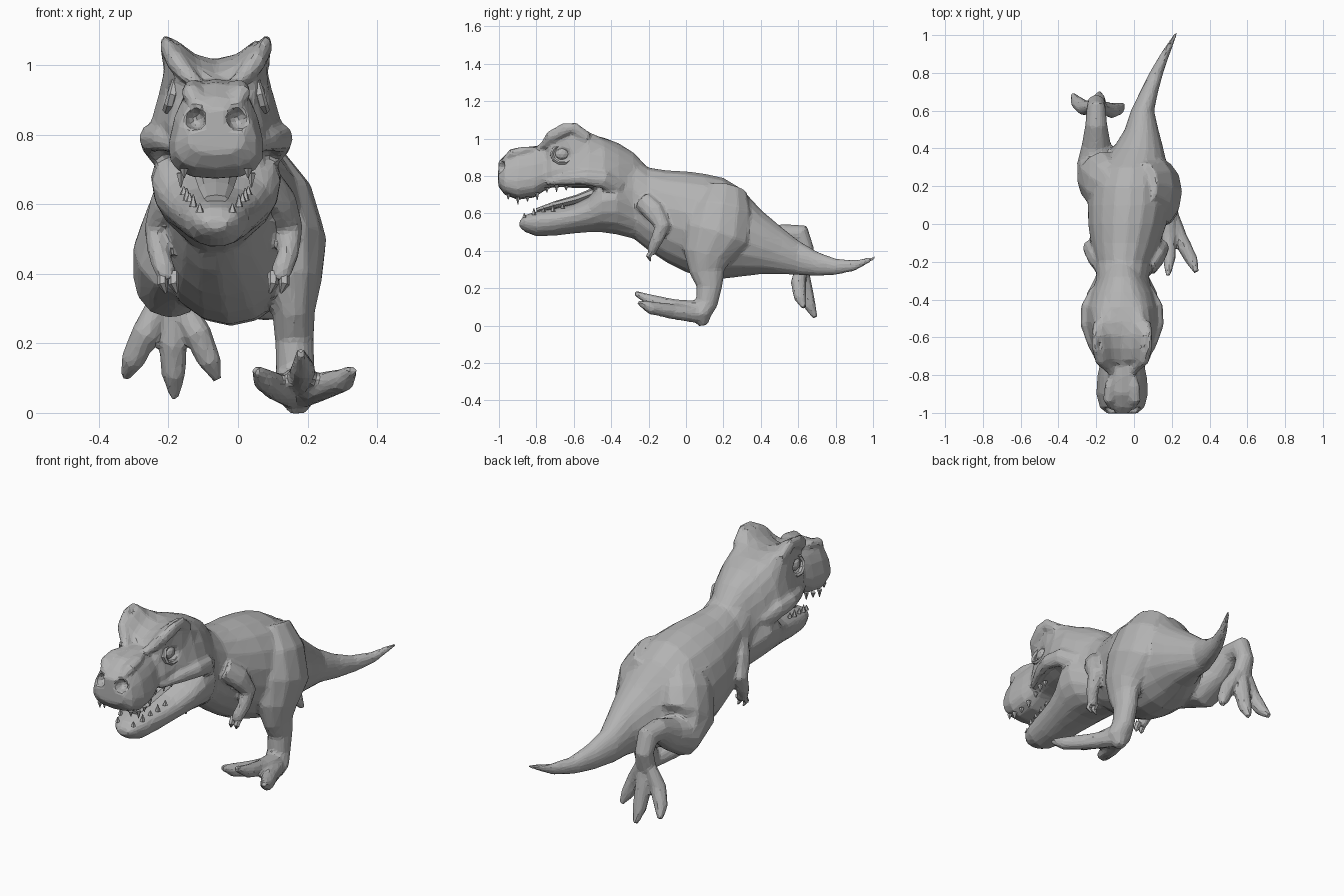
import bpy, bmesh, math
from mathutils import Vector, Matrix

cube = bpy.data.objects.get("Cube")
if cube:
    bpy.data.objects.remove(cube)

# One plain grey hide for every part
hide = bpy.data.materials.new("grey_hide")
hide.use_nodes = True
hide.diffuse_color = (0.45, 0.45, 0.45, 1)
bsdf = hide.node_tree.nodes["Principled BSDF"]
bsdf.inputs["Base Color"].default_value = hide.diffuse_color
bsdf.inputs["Roughness"].default_value = 0.8

HEAD_X = -0.063
SIDES = (("right", -1), ("left", 1))
flesh = []  # parts that grow together into one skin


def finish(name, bm):
    bmesh.ops.recalc_face_normals(bm, faces=bm.faces)
    mesh = bpy.data.meshes.new(name)
    bm.to_mesh(mesh)
    bm.free()
    mesh.materials.append(hide)
    obj = bpy.data.objects.new(name, mesh)
    bpy.context.collection.objects.link(obj)
    return obj


def skin(name, rings):
    bm = bmesh.new()
    loops = [[bm.verts.new(p) for p in ring] for ring in rings]
    n = len(loops[0])
    for a, b in zip(loops, loops[1:]):
        for i in range(n):
            bm.faces.new((a[i], a[(i + 1) % n], b[(i + 1) % n], b[i]))
    bm.faces.new(loops[0])
    bm.faces.new(loops[-1])
    return finish(name, bm)


def loft(name, sections, sides=16, power=1.0, taper=0.0):
    """Upright rings along y: (y, centre x, half width, top, bottom, horn height)."""
    rings = []
    for y, cx, hw, top, bot, horn in sections:
        ring = []
        for i in range(sides):
            a = math.tau * (i + 0.5) / sides
            c = math.copysign(abs(math.cos(a)) ** power, math.cos(a))
            s = math.copysign(abs(math.sin(a)) ** power, math.sin(a))
            lift = horn * abs(math.sin(2 * a)) ** 3 if s > 0 else 0
            ring.append((cx + hw * c * (1 - taper * s) + 0.35 * c * lift, y,
                         (top + bot) / 2 + (top - bot) / 2 * s + lift))
        rings.append(ring)
    return skin(name, rings)


def tube(name, points, sides=8):
    """Rings across a path: (x, y, z, side radius, depth radius)."""
    centres = [Vector(p[:3]) for p in points]
    rings = []
    for i, p in enumerate(points):
        t = (centres[min(i + 1, len(points) - 1)] - centres[max(i - 1, 0)]).normalized()
        u = Vector((1, 0, 0))
        u = (u - t * u.dot(t)).normalized()
        v = t.cross(u)
        angles = [math.tau * k / sides for k in range(sides)]
        rings.append([centres[i] + u * p[3] * math.cos(a) + v * p[4] * math.sin(a)
                      for a in angles])
    return skin(name, rings)


def ball(name, centre, radii):
    bm = bmesh.new()
    bmesh.ops.create_icosphere(bm, subdivisions=2, radius=1,
                               matrix=Matrix.Translation(centre) @ Matrix.Diagonal((*radii, 1)))
    return finish(name, bm)


def bake(obj):
    bpy.context.view_layer.update()
    graph = bpy.context.evaluated_depsgraph_get()
    mesh = bpy.data.meshes.new_from_object(obj.evaluated_get(graph))
    obj.modifiers.clear()
    obj.data = mesh
    mesh.materials.clear()
    mesh.materials.append(hide)


def carve(obj, cutter):
    mod = obj.modifiers.new("carve", "BOOLEAN")
    mod.operation, mod.object = "DIFFERENCE", cutter
    bake(obj)
    bpy.data.objects.remove(cutter)


def fuse(name, parts):
    bm = bmesh.new()
    for part in parts:
        bm.from_mesh(part.data)
        bpy.data.objects.remove(part)
    obj = finish(name, bm)
    remesh = obj.modifiers.new("weld", "REMESH")
    remesh.mode, remesh.voxel_size = "VOXEL", 0.01
    smooth = obj.modifiers.new("relax", "SMOOTH")
    smooth.factor, smooth.iterations = 0.5, 4
    facet = obj.modifiers.new("facet", "DECIMATE")
    facet.ratio = 0.09
    bake(obj)
    obj.data.shade_flat()


def toe(name, base, path):
    radii = (base, 0.042, 0.035, 0.014)
    flesh.append(tube(name, [(*p, r, r) for p, r in zip(path, radii)], 8))


# Neck, trunk and tail
trunk_rows = [
    (-.48, -.06, .13, .90, .54), (-.38, -.06, .165, .95, .49),
    (-.28, -.06, .14, .90, .465), (-.20, -.055, .152, .845, .40),
    (-.10, -.045, .185, .83, .335), (0, -.035, .21, .825, .285),
    (.10, -.025, .222, .812, .255), (.20, -.02, .218, .79, .25),
    (.30, -.01, .19, .73, .262), (.40, .022, .135, .62, .275),
    (.50, .04, .09, .535, .275), (.60, .045, .062, .455, .27),
    (.70, .08, .048, .395, .265), (.80, .118, .037, .358, .27),
    (.90, .165, .025, .35, .292), (1.01, .222, .009, .372, .352)]
flesh.append(loft("trunk", [(*r, 0) for r in trunk_rows], 18))

# Skull: (y, half width, top, bottom, horn height)
skull_rows = [
    (-1.004, .075, .875, .745, 0), (-.97, .113, .91, .70, 0), (-.9, .13, .95, .672, 0),
    (-.81, .125, .96, .685, 0), (-.75, .113, .96, .725, 0), (-.72, .13, .975, .738, .085),
    (-.66, .143, 1.0, .74, .09), (-.59, .163, 1.015, .735, .088), (-.52, .177, 1.018, .735, .045),
    (-.44, .178, 1.005, .72, .01), (-.36, .158, .975, .65, 0), (-.28, .12, .925, .62, 0),
    (-.2, .075, .84, .66, 0)]
skull = loft("skull", [(y, HEAD_X, w, t, b, h) for y, w, t, b, h in skull_rows], 18, 0.75, 0.24)

# Lower jaw and throat
jaw_rows = [
    (-.89, .035, .56, .525), (-.86, .065, .592, .50), (-.8, .09, .61, .477),
    (-.7, .11, .627, .48), (-.6, .132, .65, .492), (-.52, .154, .69, .498),
    (-.45, .182, .77, .497), (-.37, .185, .80, .485), (-.27, .135, .73, .46)]
flesh.append(loft("jaw", [(y, HEAD_X, w, t, b, 0) for y, w, t, b in jaw_rows], 16, 0.9, -0.15))

tube("tongue", [(HEAD_X, -.80, .615, .035, .012), (HEAD_X, -.70, .645, .05, .02),
                (HEAD_X, -.58, .675, .06, .025), (HEAD_X, -.46, .72, .06, .03)])

# Sockets, nostrils, eyes, lids, brows, cheeks
for side, s in SIDES:
    x = lambda d: HEAD_X + s * d
    carve(skull, ball("socket_cutter", (x(.165), -.665, .915), (.055, .056, .048)))
    carve(skull, ball("nostril_cutter", (x(.06), -.99, .845), (.03, .05, .032)))
    ball(side + "_eye", (x(.11), -.663, .917), (.032, .042, .035))
    lid = []
    for i in range(11):
        a = math.tau * i / 10
        lid.append((x(.125 - .015 * math.sin(a)), -.66 + .058 * math.cos(a),
                    .915 + .047 * math.sin(a), .015, .011))
    tube(side + "_eyelid", lid, 6)
    flesh.append(tube(side + "_brow", [
        (x(.045), -.80, .94, .015, .012), (x(.08), -.755, .97, .027, .022),
        (x(.115), -.72, 1.01, .03, .034), (x(.142), -.65, 1.05, .02, .034),
        (x(.145), -.60, 1.06, .016, .03), (x(.125), -.53, 1.0, .03, .035)]))
    flesh.append(tube(side + "_nose_ridge", [
        (x(.05), -.975, .885, .02, .012), (x(.07), -.93, .92, .032, .026),
        (x(.065), -.86, .937, .03, .022), (x(.05), -.78, .945, .015, .01)]))
    flesh.append(tube(side + "_cheek", [
        (x(.115), -.74, .765, .014, .018), (x(.16), -.63, .785, .026, .034),
        (x(.188), -.53, .79, .034, .042), (x(.182), -.44, .78, .036, .05),
        (x(.145), -.36, .73, .028, .05)]))
flesh.append(skull)


def row_at(rows, y):
    for a, b in zip(rows, rows[1:]):
        if a[0] <= y <= b[0]:
            f = (y - a[0]) / (b[0] - a[0])
            return [p + (q - p) * f for p, q in zip(a, b)]


def teeth(name, rows, start, end, count, edge, up, length):
    bm = bmesh.new()
    for i in range(count):
        row = row_at(rows, start + (end - start) * i / (count - 1))
        size = length * (1.0 if i % 2 else 0.7)
        for s in (-1, 1):
            place = Matrix.Translation((HEAD_X + s * row[1] * 0.78, row[0],
                                        row[edge] + up * size * 0.1))
            turn = Matrix.Rotation(0 if up > 0 else math.pi, 4, "X")
            bmesh.ops.create_cone(bm, cap_ends=True, segments=5, radius1=.013, radius2=.002,
                                  depth=size, matrix=place @ turn)
    finish(name, bm)


teeth("upper_teeth", skull_rows, -.95, -.64, 7, 3, -1, .04)
teeth("lower_teeth", jaw_rows, -.865, -.66, 5, 2, 1, .036)

# Arms with two claws each
for side, s in SIDES:
    x = lambda d: -.042 + s * d
    flesh.append(tube(side + "_arm", [
        (x(.12), -.23, .67, .045, .055), (x(.165), -.17, .61, .046, .06),
        (x(.19), -.125, .53, .04, .045), (x(.187), -.155, .46, .032, .035),
        (x(.168), -.18, .41, .032, .028), (x(.16), -.185, .38, .026, .022)]))
    for k, d in enumerate((.143, .175)):
        tube(f"{side}_finger_{k}", [
            (x(d), -.18, .40, .016, .018), (x(d), -.20, .37, .015, .016),
            (x(d - .01), -.19, .345, .004, .004)], 6)

# Left leg, planted forward
flesh.append(tube("left_leg", [
    (.05, .21, .73, .08, .12), (.10, .19, .62, .115, .17), (.135, .165, .48, .122, .185),
    (.15, .11, .37, .092, .13), (.16, .112, .29, .062, .095), (.162, .125, .21, .056, .07),
    (.165, .11, .12, .056, .06), (.17, .08, .06, .066, .055), (.172, .09, .0, .025, .025)], 12))
toe("left_outer_toe", .048, [(.185, .06, .06), (.24, -.07, .075), (.305, -.19, .095), (.33, -.255, .125)])
toe("left_middle_toe", .055, [(.172, .06, .08), (.182, -.06, .10), (.187, -.18, .13), (.18, -.274, .175)])
toe("left_inner_toe", .048, [(.155, .06, .06), (.11, -.06, .075), (.075, -.15, .095), (.052, -.21, .125)])

# Right leg, trailing behind
flesh.append(tube("right_leg", [
    (-.08, .15, .70, .07, .10), (-.135, .19, .57, .125, .165), (-.17, .25, .45, .135, .175),
    (-.195, .34, .385, .108, .115), (-.20, .43, .43, .075, .08), (-.20, .53, .487, .058, .058),
    (-.20, .61, .485, .052, .062), (-.20, .64, .41, .047, .045), (-.195, .62, .33, .055, .042),
    (-.195, .615, .29, .04, .03)], 12))
toe("right_outer_toe", .034, [(-.225, .62, .32), (-.265, .615, .23), (-.303, .645, .15), (-.325, .685, .10)])
toe("right_middle_toe", .034, [(-.193, .62, .32), (-.188, .635, .20), (-.185, .66, .11), (-.183, .692, .042)])
toe("right_inner_toe", .034, [(-.165, .62, .32), (-.118, .60, .23), (-.082, .61, .15), (-.058, .63, .095)])

fuse("body", flesh)
